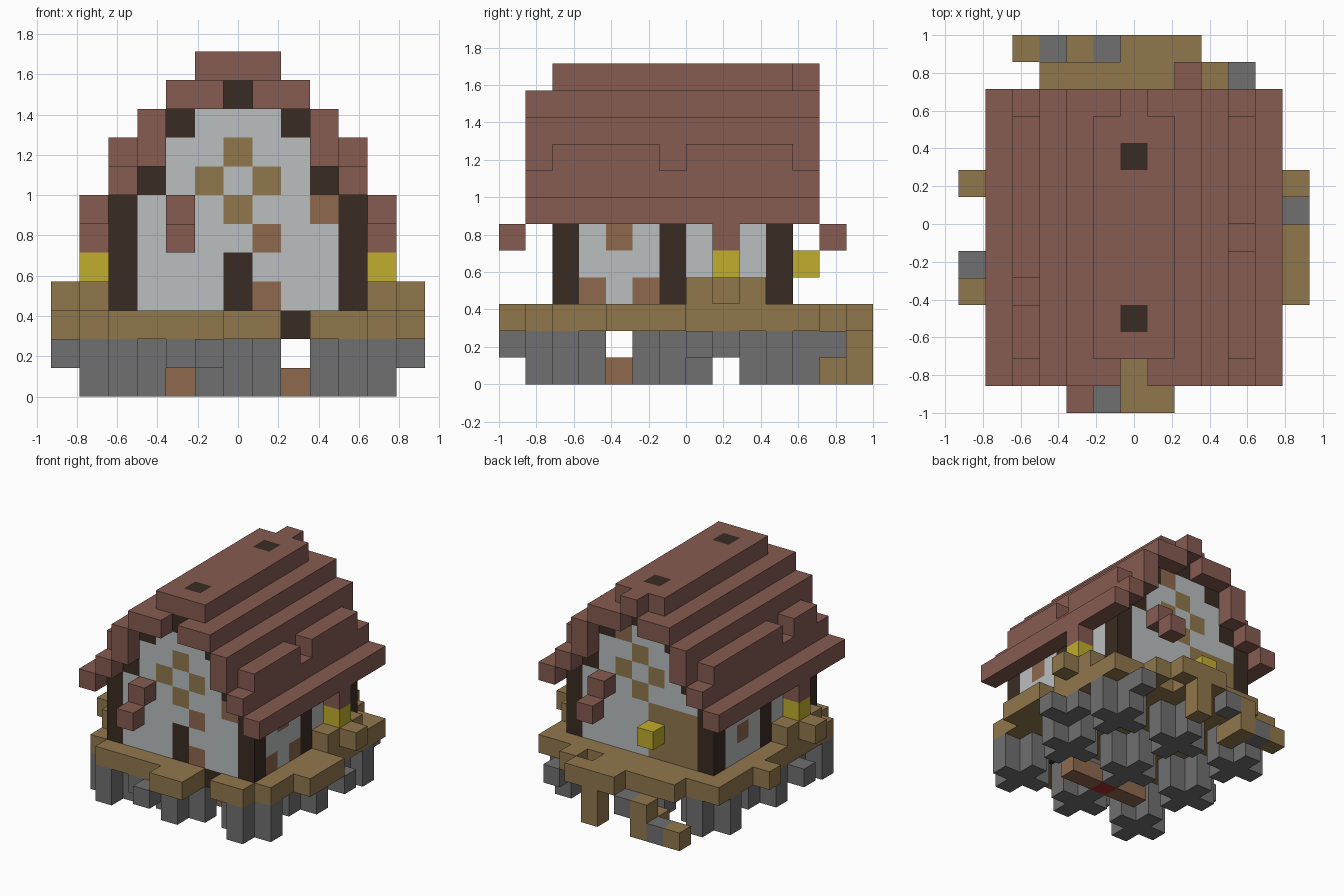
import bpy
import bmesh
from mathutils import Vector

old = bpy.data.objects.get("Cube")
if old:
    bpy.data.objects.remove(old)

UNIT = 1 / 7
COLOURS = {
    "roof_red": (134, 91, 81), "plaster_white": (186, 191, 191),
    "timber_dark": (58, 44, 35), "deck_brown": (145, 119, 77),
    "stone_grey": (112, 112, 112), "copper_brown": (142, 104, 78),
    "lantern_yellow": (192, 173, 45), "ember_red": (170, 45, 45),
}


def linear(c):
    c /= 255
    return c / 12.92 if c < 0.04 else ((c + 0.055) / 1.055) ** 2.4


materials = {}
for name, rgb in COLOURS.items():
    mat = bpy.data.materials.new(name)
    colour = [linear(c) for c in rgb] + [1]
    mat.use_nodes = True
    mat.diffuse_color = colour
    bsdf = mat.node_tree.nodes["Principled BSDF"]
    bsdf.inputs["Base Color"].default_value = colour
    bsdf.inputs["Roughness"].default_value = 0.9
    materials[name] = mat

# Every block is a grid cell holding its part and its colour
cells = {}


def span(v):
    return range(v[0], v[1] + 1) if isinstance(v, tuple) else (v,)


def box(part, colour, xs, ys, zs, mirror=False):
    """Fill a block of cells; a tuple is an inclusive range."""
    for x in span(xs):
        for y in span(ys):
            for z in span(zs):
                for side in ((1, -1) if mirror else (1,)):
                    cells[x * side, y, z] = (part, colour)


# Stone pillars with plus-shaped sections
for px in (-4, 0, 4):
    for py in (2, 6, 10):
        box("stone_pillars", "stone_grey", (px - 1, px + 1), py, (0, 1))
        box("stone_pillars", "stone_grey", px, (py - 1, py + 1), (0, 1))

# Loose stones bracing the deck
for xs, ys in (((5, 6), 7), (5, 8), ((-6, -5), 5), (-1, (0, 1)), (-2, 1), (4, 12)):
    box("bracing_stones", "stone_grey", xs, ys, 1)

# Logs and ember under the floor
box("logs", "copper_brown", (1, 2), 4, 0, True)
box("ember", "ember_red", 0, 4, 0)

# Deck with its irregular border
box("deck", "deck_brown", (-5, 5), (2, 11), 2)
box("deck", "deck_brown", (-4, 1), 1, 2)
box("deck", "deck_brown", (3, 4), 1, 2)
box("deck", "deck_brown", (0, 1), 0, 2)
box("deck", "deck_brown", 6, (4, 6), 2)
box("deck", "deck_brown", -6, 8, 2)
box("deck", "deck_brown", (-3, 1), 12, 2)
box("deck", "deck_brown", 3, 12, 2)
box("deck", "deck_brown", (0, 2), 13, 2)
box("door_sill", "timber_dark", 2, 2, 2)

# Back steps and deck posts
box("deck_posts", "deck_brown", 1, 13, (0, 1))
box("back_steps", "deck_brown", -2, 13, (0, 1))
box("back_steps", "deck_brown", -2, 12, 0)
box("back_steps", "stone_grey", -1, 13, 1)
box("back_steps", "stone_grey", -3, 13, 0)
box("back_steps", "deck_brown", -4, 13, 0)

# Plastered house body with stepped gables
for half, zs in ((4, (3, 6)), (3, 7), (2, (8, 9)), (1, 10)):
    box("walls", "plaster_white", (-half, half), (2, 10), zs)

# Dark timber posts and gable beams
for y in (2, 6, 10):
    box("timber_frame", "timber_dark", 4, y, (3, 6), True)
for y in (2, 10):
    box("timber_frame", "timber_dark", 3, y, 7, True)
    box("timber_frame", "timber_dark", 2, y, 9, True)
    box("timber_frame", "timber_dark", 0, y, 10)
box("front_post", "timber_dark", 0, 2, (3, 4))

# Diamond of brown panels on both gables
for y in (2, 10):
    box("walls", "deck_brown", 1, y, 7, True)
    for z in (6, 8):
        box("walls", "deck_brown", 0, y, z)

# Exposed bricks and back door
for x, y, z in ((3, 2, 6), (1, 2, 5), (1, 2, 3), (1, 10, 9),
                (4, 3, 3), (4, 5, 3), (4, 4, 5), (-4, 8, 4)):
    box("walls", "copper_brown", x, y, z)
box("back_door", "deck_brown", (-3, -1), 10, (3, 5))

# Stepped roof courses and ridge
for xs, zs in ((5, 6), (4, 7), (3, (8, 9)), ((1, 2), 10)):
    box("roof", "roof_red", xs, (1, 11), zs, True)
box("roof", "roof_red", 4, (2, 10), 8, True)
for notch in ((4, 6, 8), (-4, 4, 8)):
    del cells[notch]
box("roof_ridge", "roof_red", (-1, 1), (2, 10), 11)
box("roof_ridge", "roof_red", 0, 11, 11)
for y in (3, 9):
    box("roof_ridge", "timber_dark", 0, y, 11)

# Gable brackets, one on each end
for x, inner, outer in ((-2, 1, 0), (2, 11, 12)):
    box("gable_brackets", "roof_red", x, inner, 6)
    box("gable_brackets", "roof_red", x, outer, 5)

# Side lanterns hung over planters, and a back lantern
for side, y in ((1, 8), (-1, 4)):
    box("lantern_hoods", "roof_red", 5 * side, y, 5)
    box("lanterns", "lantern_yellow", 5 * side, y, 4)
    box("planters", "deck_brown", 5 * side, (y - 1, y + 1), 3)
    box("planters", "deck_brown", 6 * side, y, 3)
box("lanterns", "lantern_yellow", -1, 11, 4)

DIRECTIONS = [Vector(d) for d in ((1, 0, 0), (0, 1, 0), (0, 0, 1))]


def build(part):
    """Make one mesh from the exposed faces of a part's cells."""
    mesh = bpy.data.meshes.new(part)
    used = []
    bm = bmesh.new()
    for cell, (owner, colour) in cells.items():
        if owner != part:
            continue
        if colour not in used:
            used.append(colour)
            mesh.materials.append(materials[colour])
        centre = Vector(cell) + Vector((0, -6.5, 0.5))
        for axis in range(3):
            for sign in (1, -1):
                n = DIRECTIONS[axis] * sign
                if tuple(int(c) for c in Vector(cell) + n) in cells:
                    continue
                u = DIRECTIONS[(axis + 1) % 3] * sign
                v = DIRECTIONS[(axis + 2) % 3]
                corners = (-u - v, u - v, u + v, v - u)
                face = bm.faces.new([bm.verts.new((centre + (n + c) / 2) * UNIT)
                                     for c in corners])
                face.material_index = used.index(colour)
    bmesh.ops.remove_doubles(bm, verts=bm.verts, dist=UNIT / 100)
    bm.to_mesh(mesh)
    bm.free()
    bpy.context.collection.objects.link(bpy.data.objects.new(part, mesh))


for part in dict.fromkeys(owner for owner, _ in cells.values()):
    build(part)
